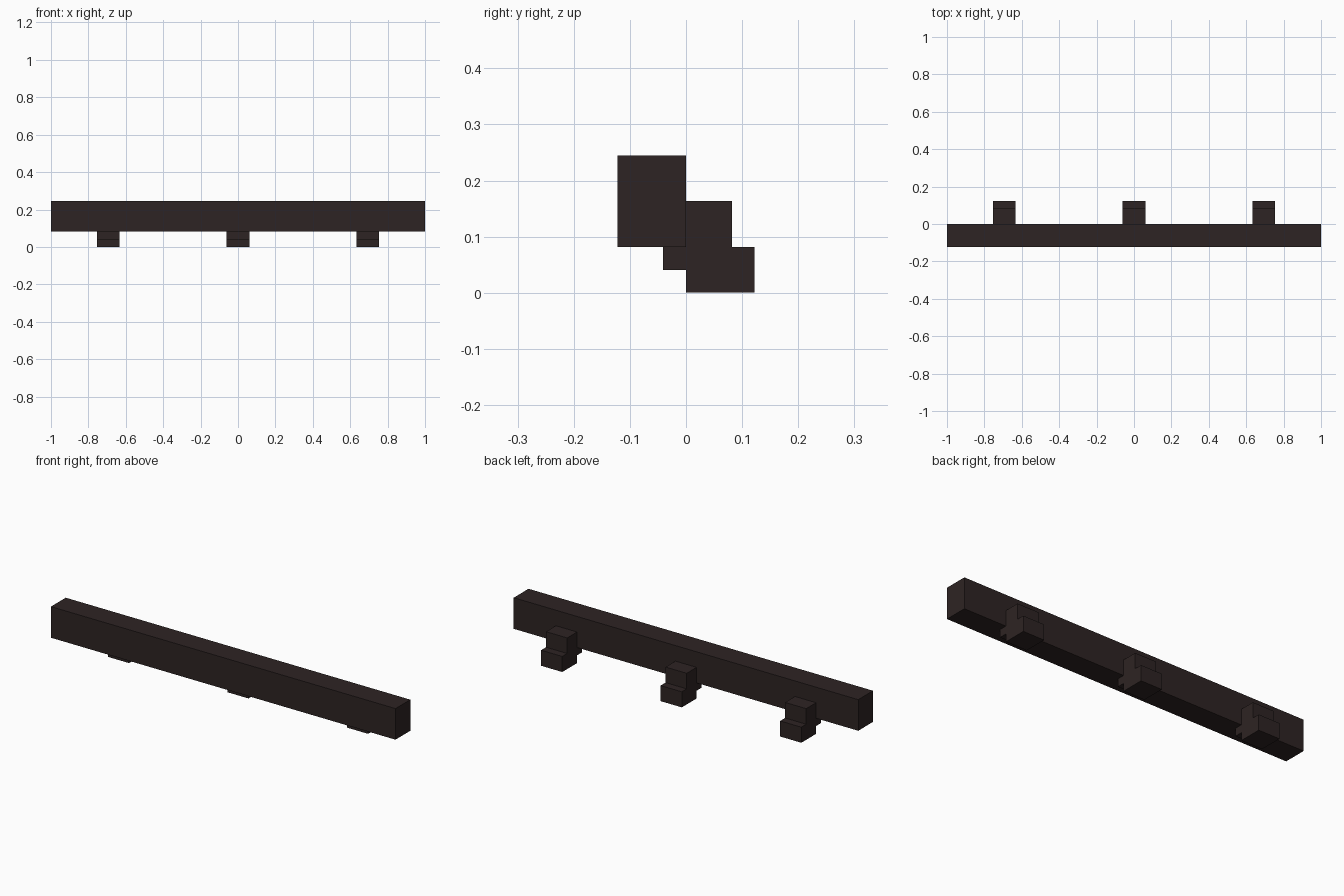
import bpy
import bmesh

cube = bpy.data.objects.get("Cube")
if cube:
    bpy.data.objects.remove(cube, do_unlink=True)

# Dark brown wood
wood = bpy.data.materials.new("dark brown wood")
color = (0.027, 0.0175, 0.0168, 1)
wood.diffuse_color = color
wood.use_nodes = True
bsdf = next(n for n in wood.node_tree.nodes if n.type == 'BSDF_PRINCIPLED')
bsdf.inputs["Base Color"].default_value = color
bsdf.inputs["Roughness"].default_value = 0.9

U = 2 / 49  # modelling grid unit


def extrude_profile(name, profile, x_center, width):
    """Extrude a (y, z) outline, given in grid units, along x."""
    bm = bmesh.new()
    x0 = x_center - width / 2
    face = bm.faces.new([bm.verts.new((x0, y * U, z * U)) for y, z in profile])
    new = bmesh.ops.extrude_face_region(bm, geom=[face])["geom"]
    moved = [v for v in new if isinstance(v, bmesh.types.BMVert)]
    bmesh.ops.translate(bm, verts=moved, vec=(width, 0, 0))
    bmesh.ops.recalc_face_normals(bm, faces=bm.faces)
    mesh = bpy.data.meshes.new(name)
    bm.to_mesh(mesh)
    bm.free()
    mesh.materials.append(wood)
    obj = bpy.data.objects.new(name, mesh)
    bpy.context.collection.objects.link(obj)
    return obj


# Long front beam
extrude_profile("beam", [(-3, 2), (0, 2), (0, 6), (-3, 6)], 0, 2)

# Stepped brackets, tucked into the back of the beam
bracket = [(-1, 1), (0, 1), (0, 0), (3, 0), (3, 2), (2, 2), (2, 4), (-1, 4)]
for side, x in (("right", -17 * U), ("middle", 0), ("left", 17 * U)):
    extrude_profile(side + "_bracket", bracket, x, 3 * U)
